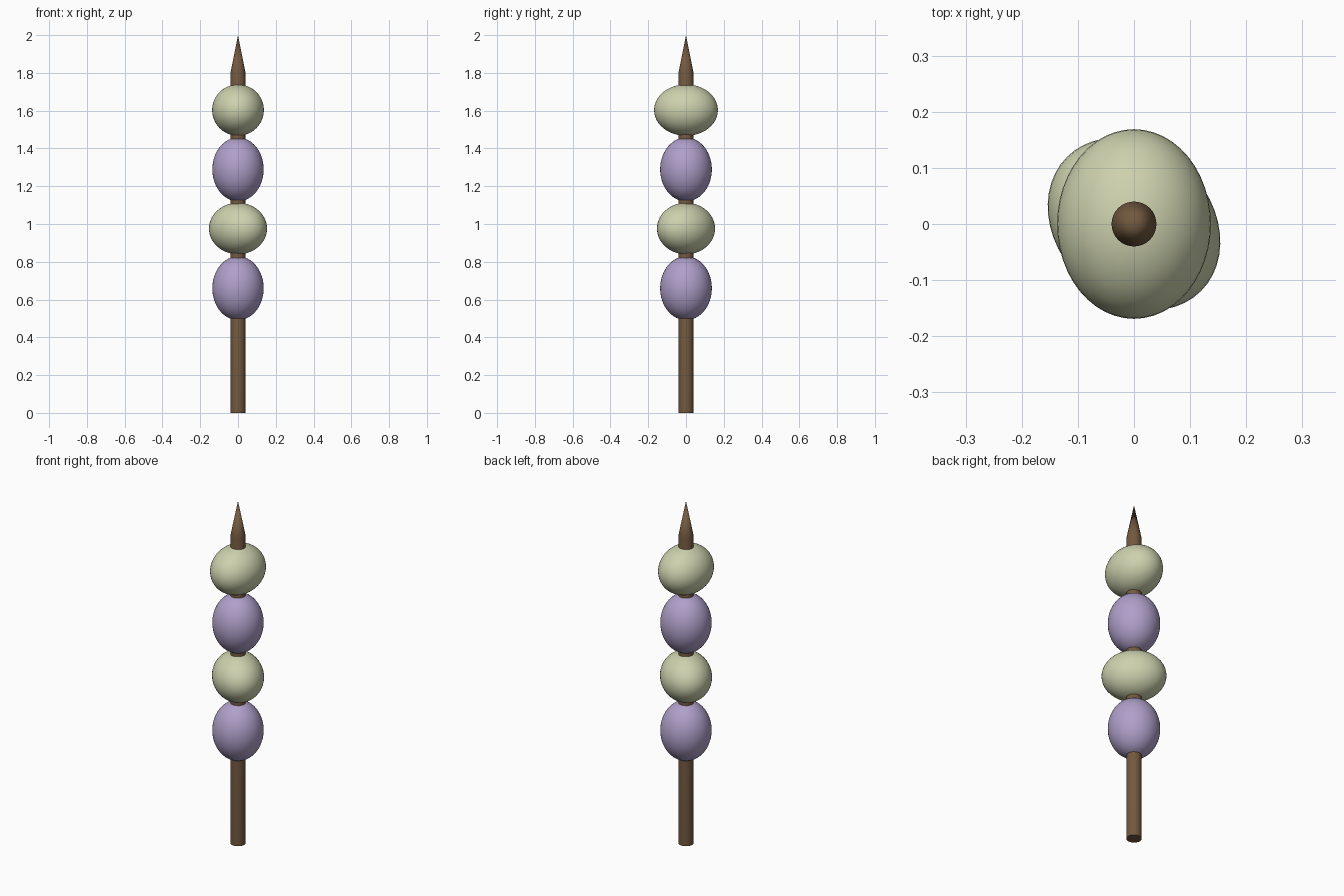
import bpy, bmesh, math

if "Cube" in bpy.data.objects:
    bpy.data.objects.remove(bpy.data.objects["Cube"])


def material(name, rgb):
    m = bpy.data.materials.new(name)
    m.diffuse_color = (*rgb, 1)
    m.use_nodes = True
    m.node_tree.nodes["Principled BSDF"].inputs["Base Color"].default_value = m.diffuse_color
    return m


WOOD = material("wood", (0.17, 0.10, 0.05))
GREEN = material("pale_green", (0.61, 0.64, 0.42))
LILAC = material("lilac", (0.43, 0.35, 0.59))


# Skewer: lathed profile with a sharpened tip
def lathe(name, profile, mat, sides=32):
    bm = bmesh.new()
    verts = [bm.verts.new((r, 0, z)) for r, z in profile]
    edges = [bm.edges.new(p) for p in zip(verts, verts[1:])]
    bmesh.ops.spin(bm, geom=verts + edges, axis=(0, 0, 1), cent=(0, 0, 0),
                   angle=math.tau, steps=sides)
    bmesh.ops.remove_doubles(bm, verts=bm.verts, dist=1e-5)
    bmesh.ops.recalc_face_normals(bm, faces=bm.faces)
    mesh = bpy.data.meshes.new(name)
    bm.to_mesh(mesh)
    bm.free()
    obj = bpy.data.objects.new(name, mesh)
    bpy.context.collection.objects.link(obj)
    mesh.materials.append(mat)
    bpy.context.view_layer.objects.active = obj
    obj.select_set(True)
    bpy.ops.object.shade_smooth_by_angle(angle=math.radians(30))
    obj.select_set(False)


lathe("skewer", [(0, 0), (0.04, 0), (0.04, 1.8), (0, 2)], WOOD)


# Dumplings: one ellipsoid, long along its local x, turned differently each time
def dumpling(name, z, rotation, mat):
    bpy.ops.mesh.primitive_uv_sphere_add(segments=48, ring_count=24, radius=1,
                                         location=(0, 0, z), rotation=rotation)
    obj = bpy.context.object
    obj.name = name
    obj.scale = (0.169, 0.137, 0.136)
    obj.data.materials.append(mat)
    bpy.ops.object.shade_smooth()
    obj.select_set(False)


UPRIGHT = (0, math.pi / 2, 0)
dumpling("lower_lilac_dumpling", 0.66, UPRIGHT, LILAC)
dumpling("lower_green_dumpling", 0.976, (0, 0, math.radians(135)), GREEN)
dumpling("upper_lilac_dumpling", 1.289, UPRIGHT, LILAC)
dumpling("upper_green_dumpling", 1.603, (0, 0, math.pi / 2), GREEN)
